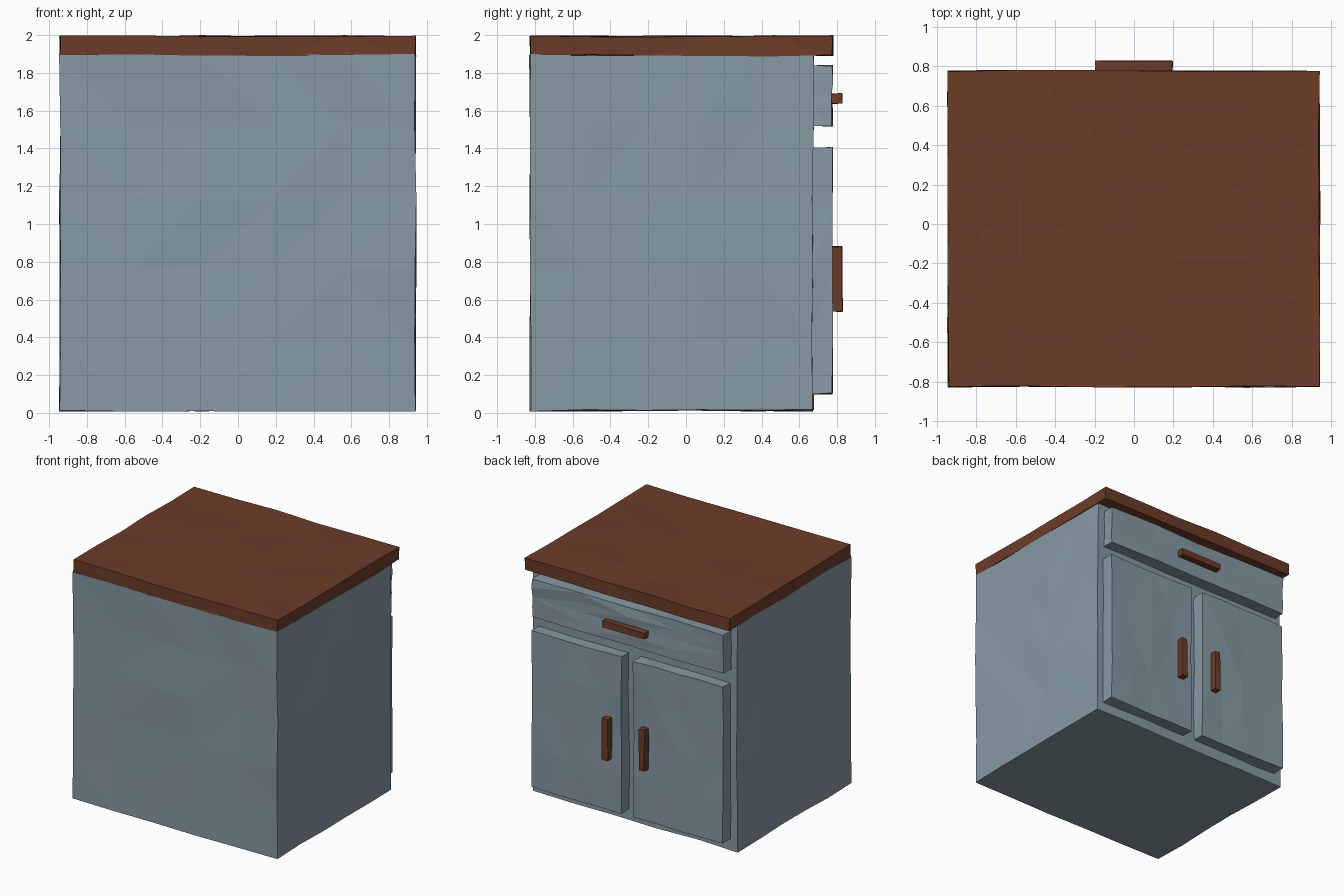
import bpy, bmesh, random
from mathutils import Vector

if "Cube" in bpy.data.objects:
    bpy.data.objects.remove(bpy.data.objects["Cube"])

random.seed(7)


def material(name, rgb):
    mat = bpy.data.materials.new(name)
    mat.diffuse_color = (*rgb, 1)
    mat.use_nodes = True
    mat.node_tree.nodes["Principled BSDF"].inputs["Base Color"].default_value = mat.diffuse_color
    return mat


BLUE = material("painted_wood", (0.24, 0.32, 0.37))
BROWN = material("brown_wood", (0.15, 0.045, 0.022))


def rough_box(name, lo, hi, mat, cuts=0, wobble=0.003):
    """Box whose long edges are cut up and slightly jittered, hand-carved style."""
    lo, hi = Vector(lo), Vector(hi)
    size, mid = hi - lo, (lo + hi) / 2
    bm = bmesh.new()
    bmesh.ops.create_cube(bm, size=1)
    for v in bm.verts:
        v.co = Vector(a * b for a, b in zip(v.co, size)) + mid
    if cuts:
        long_edges = [e for e in bm.edges if e.calc_length() > 0.2]
        bmesh.ops.subdivide_edges(bm, edges=long_edges, cuts=cuts, use_grid_fill=True)
    for v in bm.verts:
        v.co += Vector(random.uniform(-wobble, wobble) for _ in range(3))
    bmesh.ops.triangulate(bm, faces=bm.faces[:])
    bmesh.ops.recalc_face_normals(bm, faces=bm.faces[:])
    mesh = bpy.data.meshes.new(name)
    bm.to_mesh(mesh)
    bm.free()
    mesh.materials.append(mat)
    obj = bpy.data.objects.new(name, mesh)
    bpy.context.collection.objects.link(obj)
    return obj


# Cabinet carcass and worktop
rough_box("cabinet_body", (-0.942, -0.825, 0.012), (0.94, 0.672, 1.895), BLUE, 4, 0.006)
rough_box("worktop", (-0.942, -0.825, 1.892), (0.94, 0.777, 1.995), BROWN, 4, 0.005)

# Drawer front and its pull
rough_box("drawer_front", (-0.885, 0.665, 1.52), (0.875, 0.774, 1.838), BLUE, 3, 0.005)
rough_box("drawer_handle", (-0.195, 0.77, 1.637), (0.195, 0.826, 1.69), BROWN)

# Pair of doors with upright handles near the centre gap
for side, s in (("left", -1), ("right", 1)):
    x0, x1 = sorted((s * 0.055, s * 0.88))
    rough_box(side + "_door", (x0, 0.665, 0.102), (x1, 0.774, 1.403), BLUE, 3, 0.005)
    x0, x1 = sorted((s * 0.142, s * 0.197))
    rough_box(side + "_door_handle", (x0, 0.77, 0.537), (x1, 0.827, 0.88), BROWN)
